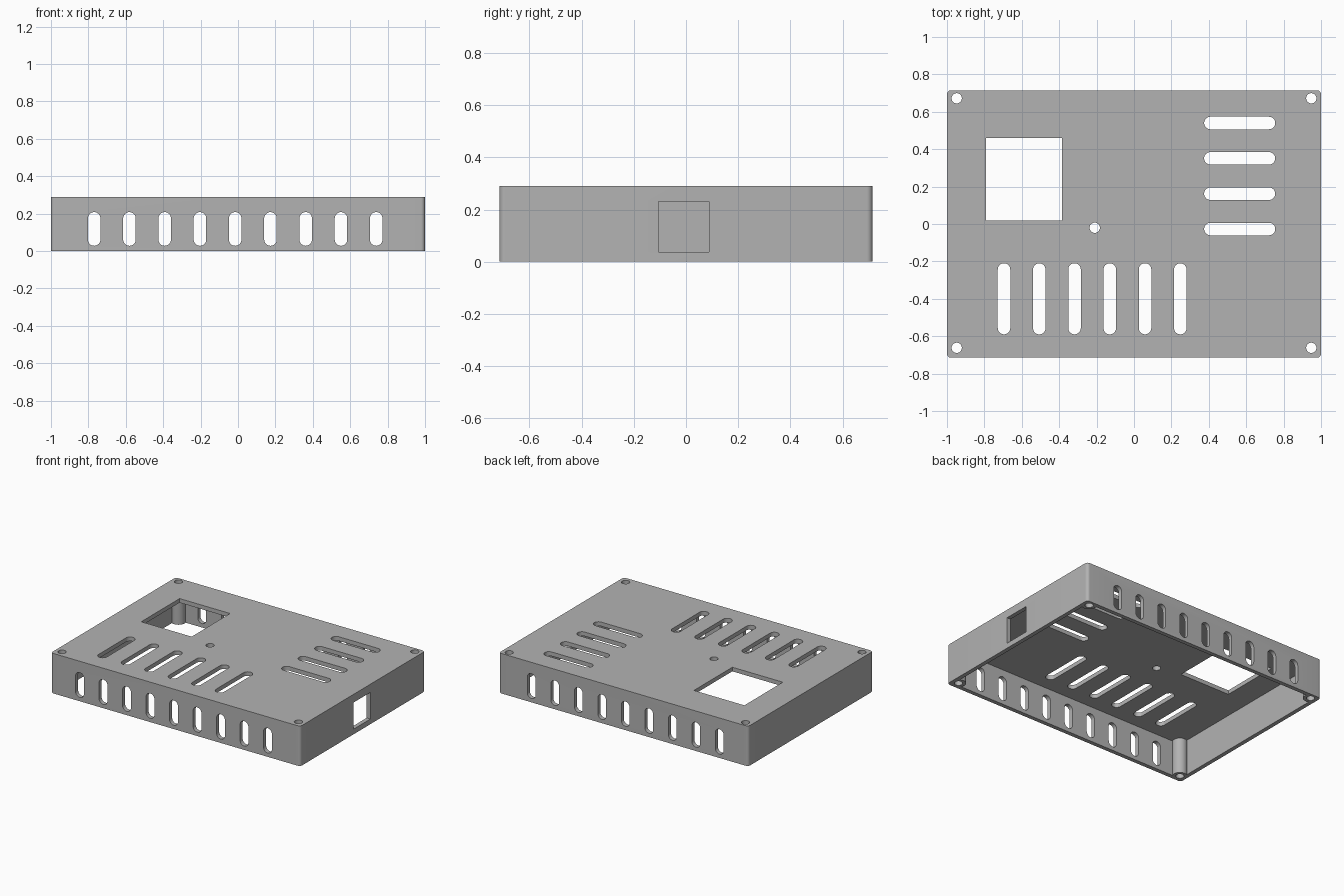
import bpy, bmesh, math
from mathutils import Matrix, Vector

cube = bpy.data.objects.get("Cube")
if cube:
    bpy.data.objects.remove(cube)

W, D, H, T = 2.0, 1.43, 0.29, 0.03      # width, depth, height, wall
POST_X, POST_Y = 0.948, 0.667


def rounded(w, h, r, seg=8):
    """Outline of a centred rounded rectangle."""
    if r == 0:
        return [(-w/2, -h/2), (w/2, -h/2), (w/2, h/2), (-w/2, h/2)]
    pts = []
    for k, (sx, sy) in enumerate([(1, 1), (-1, 1), (-1, -1), (1, -1)]):
        for i in range(seg + 1):
            a = (k + i / seg) * math.pi / 2
            p = (sx * (w/2 - r) + r * math.cos(a), sy * (h/2 - r) + r * math.sin(a))
            if not pts or math.dist(p, pts[-1]) > 1e-5:
                pts.append(p)
    if math.dist(pts[0], pts[-1]) < 1e-5:
        pts.pop()
    return pts


def prism(bm, outline, centre, length, axis="Z"):
    """Extrude an outline along an axis, centred on a point."""
    turn = {"Z": Matrix(), "Y": Matrix.Rotation(math.pi/2, 4, "X"),
            "X": Matrix(((0, 0, 1, 0), (1, 0, 0, 0), (0, 1, 0, 0), (0, 0, 0, 1)))}[axis]
    place = Matrix.Translation(centre) @ turn
    rings = [[bm.verts.new(place @ Vector((x, y, z))) for x, y in outline]
             for z in (-length/2, length/2)]
    bm.faces.new(rings[0][::-1])
    bm.faces.new(rings[1])
    n = len(outline)
    for i in range(n):
        j = (i + 1) % n
        bm.faces.new((rings[0][i], rings[0][j], rings[1][j], rings[1][i]))


def make(name, prisms):
    bm = bmesh.new()
    for args in prisms:
        prism(bm, *args)
    bmesh.ops.recalc_face_normals(bm, faces=bm.faces)
    mesh = bpy.data.meshes.new(name)
    bm.to_mesh(mesh)
    bm.free()
    ob = bpy.data.objects.new(name, mesh)
    bpy.context.collection.objects.link(ob)
    return ob


def subtract(target, cutter):
    mod = target.modifiers.new("cut", "BOOLEAN")
    mod.operation, mod.solver, mod.object = "DIFFERENCE", "EXACT", cutter
    bpy.ops.object.select_all(action="DESELECT")
    bpy.context.view_layer.objects.active = target
    target.select_set(True)
    bpy.ops.object.modifier_apply(modifier=mod.name)
    bpy.data.objects.remove(cutter)


corners = [(sx * POST_X, sy * POST_Y + 0.005) for sx in (-1, 1) for sy in (-1, 1)]

# Outer block and the open-bottomed cavity, which leaves the corner posts standing
enclosure = make("enclosure_lid", [(rounded(W, D, 0.022), (0, 0, H/2), H)])
cavity = make("cavity", [(rounded(W - 2*T, D - 2*T, 0), (0, 0, (H - T)/2 - 0.05), H - T + 0.1)])
subtract(cavity, make("posts", [(rounded(0.1, 0.1, 0.05), (x, y, 0), 1) for x, y in corners]))
subtract(enclosure, cavity)

# Screw holes, vents and openings
cuts = [(rounded(0.055, 0.055, 0.0275), (x, y, H/2), 1) for x, y in corners]
cuts += [(rounded(0.067, 0.18, 0.0335), (-0.015 + i*0.1885, 0, 0.118), 2, "Y")
         for i in range(-4, 5)]
cuts += [(rounded(0.067, 0.38, 0.0335), (-0.695 + i*0.1885, -0.4, H), 0.12) for i in range(6)]
cuts += [(rounded(0.38, 0.067, 0.0335), (0.565, -0.027 + i*0.189, H), 0.12) for i in range(4)]
cuts += [(rounded(0.405, 0.44, 0), (-0.588, 0.24, H), 0.12),
         (rounded(0.055, 0.055, 0.0275), (-0.21, -0.02, H), 0.12),
         (rounded(0.193, 0.193, 0), (1, -0.008, 0.134), 0.12, "X")]
subtract(enclosure, make("openings", cuts))

# Plain grey plastic
grey = bpy.data.materials.new("grey plastic")
grey.use_nodes = True
colour = (0.45, 0.45, 0.45, 1)
grey.diffuse_color = colour
grey.node_tree.nodes["Principled BSDF"].inputs["Base Color"].default_value = colour
enclosure.data.materials.clear()
enclosure.data.materials.append(grey)
for poly in enclosure.data.polygons:
    poly.material_index = 0
bpy.ops.object.select_all(action="DESELECT")
bpy.context.view_layer.objects.active = enclosure
enclosure.select_set(True)
bpy.ops.object.shade_smooth_by_angle(angle=math.radians(30))
